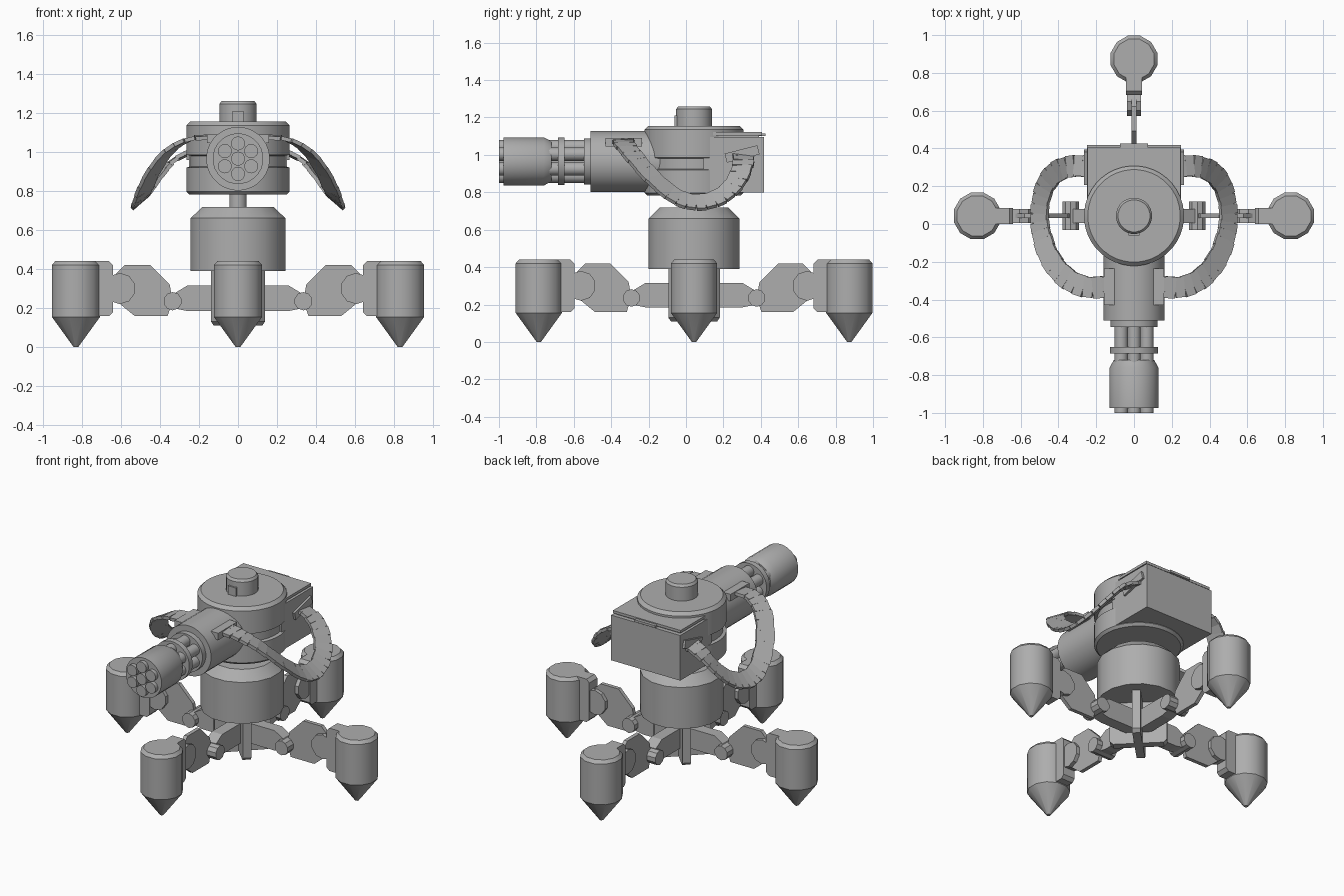
import bpy, bmesh, math
from mathutils import Vector, Matrix

if "Cube" in bpy.data.objects:
    bpy.data.objects.remove(bpy.data.objects["Cube"])

CY = 0.043      # turret axis position in y
GZ = 0.965      # gun axis height

grey = bpy.data.materials.new("plain_grey")
grey.diffuse_color = (0.42, 0.42, 0.42, 1)
grey.use_nodes = True
grey.node_tree.nodes["Principled BSDF"].inputs["Base Color"].default_value = grey.diffuse_color


def finish(name, bm, mat=Matrix(), smooth=None):
    bmesh.ops.recalc_face_normals(bm, faces=bm.faces)
    bm.transform(mat)
    me = bpy.data.meshes.new(name)
    bm.to_mesh(me)
    bm.free()
    me.materials.append(grey)
    ob = bpy.data.objects.new(name, me)
    bpy.context.collection.objects.link(ob)
    if smooth:
        bpy.ops.object.select_all(action='DESELECT')
        ob.select_set(True)
        bpy.context.view_layer.objects.active = ob
        bpy.ops.object.shade_smooth_by_angle(angle=math.radians(smooth))
    return ob


def lathe(name, profile, sides, mat, smooth=None):
    """Closed turned solid from (radius, height) pairs around local z."""
    bm = bmesh.new()
    rings = []
    for r, h in profile:
        rings.append([bm.verts.new((r * math.cos(2 * math.pi * (i + .5) / sides),
                                    r * math.sin(2 * math.pi * (i + .5) / sides), h))
                      for i in range(sides)])
    for a, b in zip(rings, rings[1:]):
        for i in range(sides):
            j = (i + 1) % sides
            bm.faces.new((a[i], a[j], b[j], b[i]))
    bm.faces.new(rings[0])
    bm.faces.new(rings[-1])
    return finish(name, bm, mat, smooth)


def prism(name, pts, width, mat):
    """Outline in the local xz plane, extruded symmetrically along y."""
    bm = bmesh.new()
    f = bm.faces.new([bm.verts.new((x, -width / 2, z)) for x, z in pts])
    ext = bmesh.ops.extrude_face_region(bm, geom=[f])
    vs = [v for v in ext["geom"] if isinstance(v, bmesh.types.BMVert)]
    bmesh.ops.translate(bm, vec=(0, width, 0), verts=vs)
    return finish(name, bm, mat)


def box(name, lo, hi, mat=Matrix(), bevel=0):
    lo, hi = Vector(lo), Vector(hi)
    bm = bmesh.new()
    bmesh.ops.create_cube(bm, size=1)
    bm.transform(Matrix.Translation((lo + hi) / 2) @ Matrix.Diagonal((*(hi - lo), 1)))
    if bevel:
        bmesh.ops.bevel(bm, geom=bm.edges[:], offset=bevel, segments=1, affect='EDGES')
    return finish(name, bm, mat)


axis = Matrix.Translation((0, CY, 0))
Y_AXIS = Matrix.Rotation(math.pi / 2, 4, 'X')   # local z -> -y

# Four legs, each built along local +x
for k in range(4):
    m = axis @ Matrix.Rotation(k * math.pi / 2, 4, 'Z')
    lathe("foot", [(.012, 0), (.128, .155), (.128, .42), (.11, .44)], 12,
          m @ Matrix.Translation((.83, 0, 0)), 31)
    prism("foot_bracket", [(.80, .16), (.66, .16), (.64, .18), (.64, .42), (.66, .44), (.80, .44)],
          .085, m)
    lathe("knee_joint", [(.08, -.037), (.08, .037)], 10,
          m @ Matrix.Translation((.605, 0, .30)) @ Y_AXIS)
    prism("upper_leg", [(.35, .32), (.45, .42), (.58, .42), (.64, .36), (.64, .25),
                        (.53, .16), (.36, .16), (.335, .24)], .025, m)
    lathe("hip_joint", [(.047, -.075), (.047, .075)], 10,
          m @ Matrix.Translation((.335, 0, .235)) @ Y_AXIS)
    prism("hip_arm", [(0, .315), (.26, .315), (.335, .27), (.335, .20), (.26, .185), (0, .185)],
          .075, m)

# Diagonal cross plates under the body
for k in range(2):
    prism("hub_plate", [(-.17, .40), (-.17, .13), (-.15, .11), (.15, .11), (.17, .13), (.17, .40)],
          .05, axis @ Matrix.Rotation(math.pi / 4 + k * math.pi / 2, 4, 'Z'))

# Body and rotating head
lathe("body", [(.247, .39), (.247, .66), (.187, .718)], 16, axis, 31)
lathe("neck", [(.045, .70), (.045, .80)], 16, axis, 31)
lathe("head", [(.25, .782), (.265, .797), (.265, .92), (.245, .925), (.245, .98),
               (.265, .985), (.265, 1.135), (.245, 1.155)], 40, axis, 31)
lathe("hatch", [(.096, 1.14), (.096, 1.245), (.085, 1.26)], 24, axis, 31)
box("hatch_sight", (-.028, CY - .105, 1.14), (.028, CY, 1.21))

# Rear ammunition box with lid
box("ammo_box", (-.25, CY + .05, .80), (.25, .417, 1.095))
box("ammo_lid", (-.245, CY + .05, 1.105), (.245, .405, 1.122))
box("lid_core", (-.23, CY + .05, 1.09), (.23, .39, 1.11))
box("lid_latch", (-.075, .38, 1.10), (.075, .425, 1.115))

# Rotary gun, turned around an axis pointing to the front
gun = Matrix.Translation((0, 0, GZ)) @ Y_AXIS
lathe("gun_casing", [(.163, -.05), (.163, .51)], 32, gun, 31)
lathe("rear_ring", [(.125, .50), (.125, .545)], 24, gun, 31)
lathe("middle_ring", [(.128, .65), (.128, .685)], 24, gun, 31)
lathe("muzzle_sleeve", [(.108, .72), (.13, .76), (.13, .975)], 24, gun, 31)
for k in range(7):
    a = k * math.pi / 3 + math.pi / 6
    r = .078 if k < 6 else 0
    lathe("barrel", [(.036, .50), (.036, 1.0)], 14,
          gun @ Matrix.Translation((r * math.cos(a), r * math.sin(a), 0)), 31)

# Ammunition belts hanging in a loop on each side
PATH = [Vector(p) for p in [(.13, -.33, 1.075), (.25, -.335, 1.065), (.36, -.285, 1.0),
                            (.445, -.18, .88), (.49, -.05, .775), (.50, .07, .745),
                            (.475, .19, .78), (.42, .27, .86), (.34, .305, .95),
                            (.24, .305, 1.0)]]
CENTRE = Vector((.1, 0, 1.1))


def spline(t):
    """Catmull-Rom point along PATH, t in 0..1."""
    n = len(PATH) - 1
    i = min(int(t * n), n - 1)
    u = t * n - i
    p0, p1, p2, p3 = (PATH[max(0, min(n, i + d))] for d in (-1, 0, 1, 2))
    return .5 * (2 * p1 + (p2 - p0) * u + (2 * p0 - 5 * p1 + 4 * p2 - p3) * u * u
                 + (3 * p1 - p0 - 3 * p2 + p3) * u ** 3)


LINKS = 24
for side, label in ((1, "right"), (-1, "left")):
    bm = bmesh.new()
    for i in range(LINKS):
        a, b = spline(i / LINKS), spline((i + 1) / LINKS)
        t = (b - a).normalized()
        mid = (a + b) / 2
        w = mid - CENTRE
        w = (w - t * w.dot(t)).normalized()
        nrm = t.cross(w)
        rot = Matrix((t, w, nrm)).transposed().to_4x4()
        size = Matrix.Diagonal(((b - a).length * 1.1, .115 if i % 2 else .108, .02, 1))
        bmesh.ops.create_cube(bm, size=1, matrix=Matrix.Translation(mid) @ rot @ size)
    flip = Matrix.Diagonal((side, 1, 1, 1))
    finish(label + "_ammo_belt", bm, flip)
    # Feed ports where the belt meets the gun and the box
    box(label + "_gun_port", (.10, -.43, 1.045), (.158, -.235, 1.09), flip)
    tilt = flip @ Matrix.Translation((.245, .30, 1.005)) @ Matrix.Rotation(.25, 4, 'X')
    box(label + "_box_port", (-.03, -.09, -.025), (.02, .09, .025), tilt)
